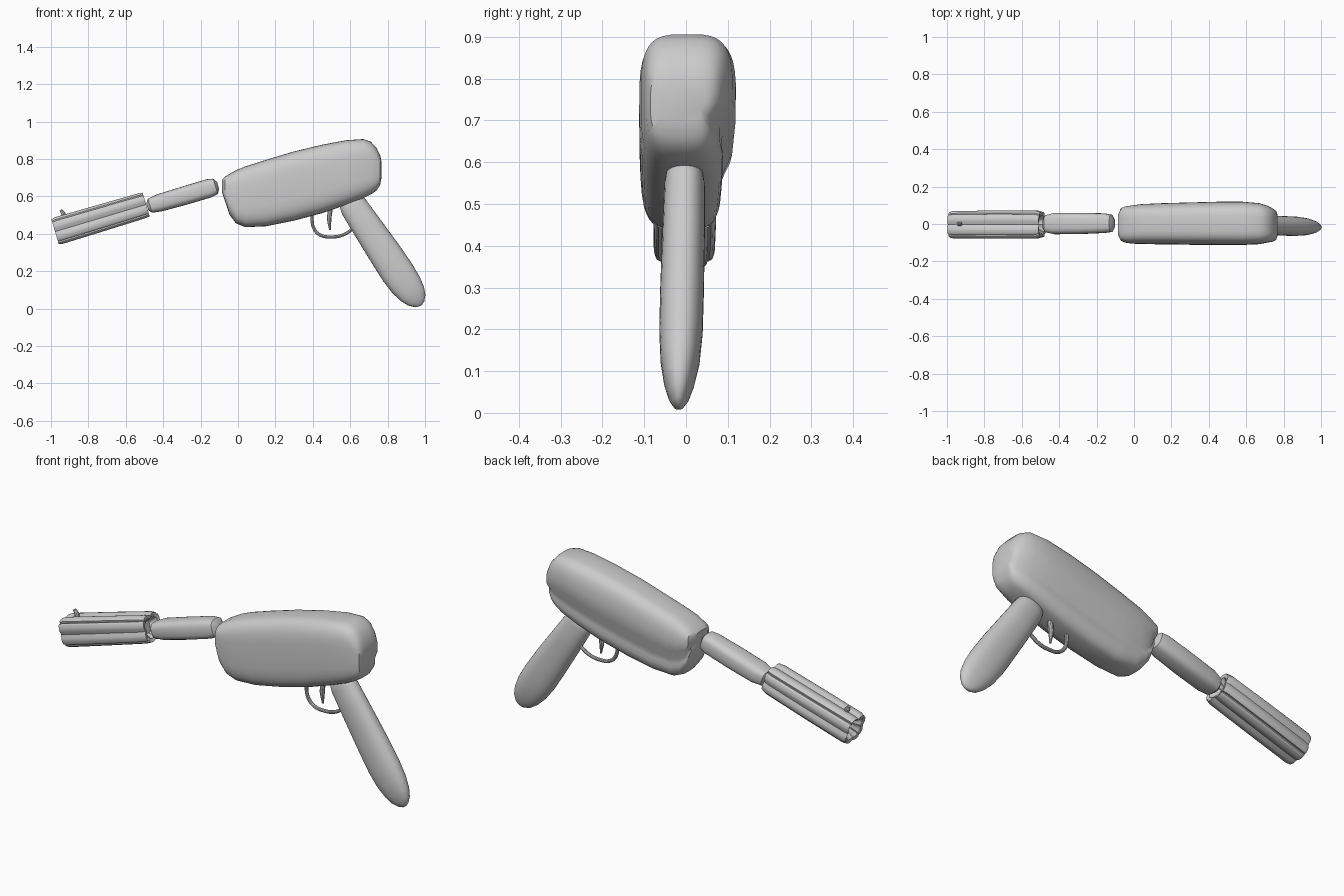
import bpy, bmesh, math
from mathutils import Vector

cube = bpy.data.objects.get("Cube")
if cube:
    bpy.data.objects.remove(cube, do_unlink=True)

grey = bpy.data.materials.new("plain grey")
grey.use_nodes = True
COLOUR = (0.6, 0.6, 0.6, 1)
grey.diffuse_color = COLOUR
grey.node_tree.nodes["Principled BSDF"].inputs["Base Color"].default_value = COLOUR


def finish(obj, angle=35):
    obj.data.materials.append(grey)
    bpy.ops.object.select_all(action="DESELECT")
    obj.select_set(True)
    bpy.context.view_layer.objects.active = obj
    bpy.ops.object.shade_smooth_by_angle(angle=math.radians(angle))


def loft(name, origin, tilt, stations, sides=32, power=2.0, shape=None, angle=35):
    """Skin rings along a tilted axis; station = (distance, low, high, y_min, y_max)."""
    along = Vector((math.cos(tilt), 0, math.sin(tilt)))
    up = Vector((-math.sin(tilt), 0, math.cos(tilt)))
    bm = bmesh.new()
    rings = []
    for s, low, high, y0, y1 in stations:
        ring = []
        for i in range(sides):
            a = math.tau * i / sides
            c, d = math.cos(a), math.sin(a)
            u = math.copysign(abs(c) ** (2 / power), c)
            v = math.copysign(abs(d) ** (2 / power), d)
            if shape:
                u, v = shape(u, v, a)
            p = Vector(origin) + along * s + up * ((low + high) / 2 + v * (high - low) / 2)
            p.y += (y0 + y1) / 2 + u * (y1 - y0) / 2
            ring.append(bm.verts.new(p))
        rings.append(ring)
    for r, q in zip(rings, rings[1:]):
        for i in range(sides):
            j = (i + 1) % sides
            bm.faces.new((r[i], r[j], q[j], q[i]))
    bm.faces.new(rings[0])
    bm.faces.new(rings[-1])
    bmesh.ops.recalc_face_normals(bm, faces=bm.faces)
    mesh = bpy.data.meshes.new(name)
    bm.to_mesh(mesh)
    bm.free()
    obj = bpy.data.objects.new(name, mesh)
    bpy.context.collection.objects.link(obj)
    finish(obj, angle)
    return obj


def tube(name, points, radius, tips=1.0):
    curve = bpy.data.curves.new(name, "CURVE")
    curve.dimensions = "3D"
    curve.bevel_depth = radius
    curve.bevel_resolution = 3
    curve.use_fill_caps = True
    spline = curve.splines.new("BEZIER")
    spline.bezier_points.add(len(points) - 1)
    for bp, (x, z) in zip(spline.bezier_points, points):
        bp.co = (x, 0, z)
        bp.handle_left_type = bp.handle_right_type = "AUTO"
    spline.bezier_points[-1].radius = tips
    obj = bpy.data.objects.new(name, curve)
    bpy.context.collection.objects.link(obj)
    bpy.ops.object.select_all(action="DESELECT")
    obj.select_set(True)
    bpy.context.view_layer.objects.active = obj
    bpy.ops.object.convert(target="MESH")
    finish(bpy.context.object)


# Body: broad above, with a pinched lower lip on the back side
def body_shape(u, v, a):
    if u > 0:
        t = min(1, max(0, (v + 0.5) / 0.6))
        lip = 0.78 + 0.22 * t * t * (3 - 2 * t)
        u *= lip - 0.1 * math.exp(-((v + 0.4) / 0.15) ** 2)
    return u, v


loft("body", (0, 0, 0), 0, [
    (-0.085, 0.62, 0.69, -0.06, 0.05),
    (-0.07, 0.575, 0.705, -0.09, 0.085),
    (-0.045, 0.50, 0.72, -0.10, 0.095),
    (-0.01, 0.455, 0.74, -0.105, 0.10),
    (0.04, 0.435, 0.76, -0.107, 0.107),
    (0.15, 0.44, 0.795, -0.109, 0.112),
    (0.30, 0.47, 0.84, -0.111, 0.116),
    (0.45, 0.51, 0.876, -0.112, 0.12),
    (0.58, 0.555, 0.90, -0.112, 0.12),
    (0.67, 0.59, 0.906, -0.108, 0.112),
    (0.71, 0.61, 0.892, -0.10, 0.10),
    (0.74, 0.63, 0.86, -0.095, 0.085),
    (0.76, 0.66, 0.82, -0.085, 0.07),
    (0.767, 0.70, 0.785, -0.065, 0.05),
], sides=40, power=3.6, shape=body_shape)

# Link between body and muzzle
TILT = math.radians(16.6)
loft("barrel_link", (-0.48, 0, 0.546), TILT, [
    (-0.005, -0.02, 0.02, -0.025, 0.025),
    (0.01, -0.038, 0.04, -0.045, 0.048),
    (0.06, -0.046, 0.048, -0.055, 0.06),
    (0.2, -0.05, 0.05, -0.054, 0.06),
    (0.34, -0.05, 0.05, -0.048, 0.057),
    (0.375, -0.043, 0.043, -0.043, 0.05),
    (0.39, -0.02, 0.02, -0.02, 0.025),
], sides=24, power=3)


# Muzzle: ribbed barrel, recessed at both ends
def ribbed(u, v, a):
    k = 1 - 0.12 * max(0, math.cos(8 * a)) ** 4
    return u * k, v * k


loft("muzzle", (-0.978, 0, 0.411), TILT, [
    (0.05, -0.03, 0.03, -0.035, 0.03),
    (0.006, -0.055, 0.055, -0.06, 0.052),
    (0.0, -0.07, 0.07, -0.073, 0.065),
    (0.02, -0.075, 0.075, -0.078, 0.07),
    (0.25, -0.073, 0.073, -0.079, 0.073),
    (0.48, -0.07, 0.07, -0.078, 0.072),
    (0.508, -0.067, 0.067, -0.07, 0.064),
    (0.504, -0.05, 0.05, -0.055, 0.048),
    (0.47, -0.03, 0.03, -0.03, 0.025),
], sides=64, power=3.2, shape=ribbed)

# Front sight pin
tube("front_sight", [(-0.925, 0.48), (-0.935, 0.51), (-0.948, 0.527)], 0.012, 0.6)

# Grip: smooth, raked back, rounded at the foot
loft("grip", (0.6, 0, 0.6), math.radians(-58.6), [
    (-0.01, -0.045, 0.03, -0.03, 0.025),
    (0.01, -0.075, 0.05, -0.045, 0.038),
    (0.06, -0.087, 0.062, -0.052, 0.045),
    (0.2, -0.088, 0.074, -0.057, 0.045),
    (0.36, -0.088, 0.088, -0.062, 0.043),
    (0.48, -0.086, 0.094, -0.064, 0.04),
    (0.56, -0.077, 0.093, -0.061, 0.033),
    (0.62, -0.06, 0.084, -0.053, 0.021),
    (0.66, -0.04, 0.068, -0.043, 0.009),
    (0.685, -0.015, 0.046, -0.032, -0.003),
    (0.695, 0.008, 0.026, -0.023, -0.012),
], sides=32, power=2.3, angle=60)

# Trigger and its guard
tube("trigger_guard", [(0.395, 0.51), (0.405, 0.43), (0.44, 0.393), (0.5, 0.383),
                       (0.56, 0.393), (0.62, 0.43)], 0.009)
tube("trigger", [(0.495, 0.54), (0.488, 0.48), (0.492, 0.42)], 0.013, 0.4)
